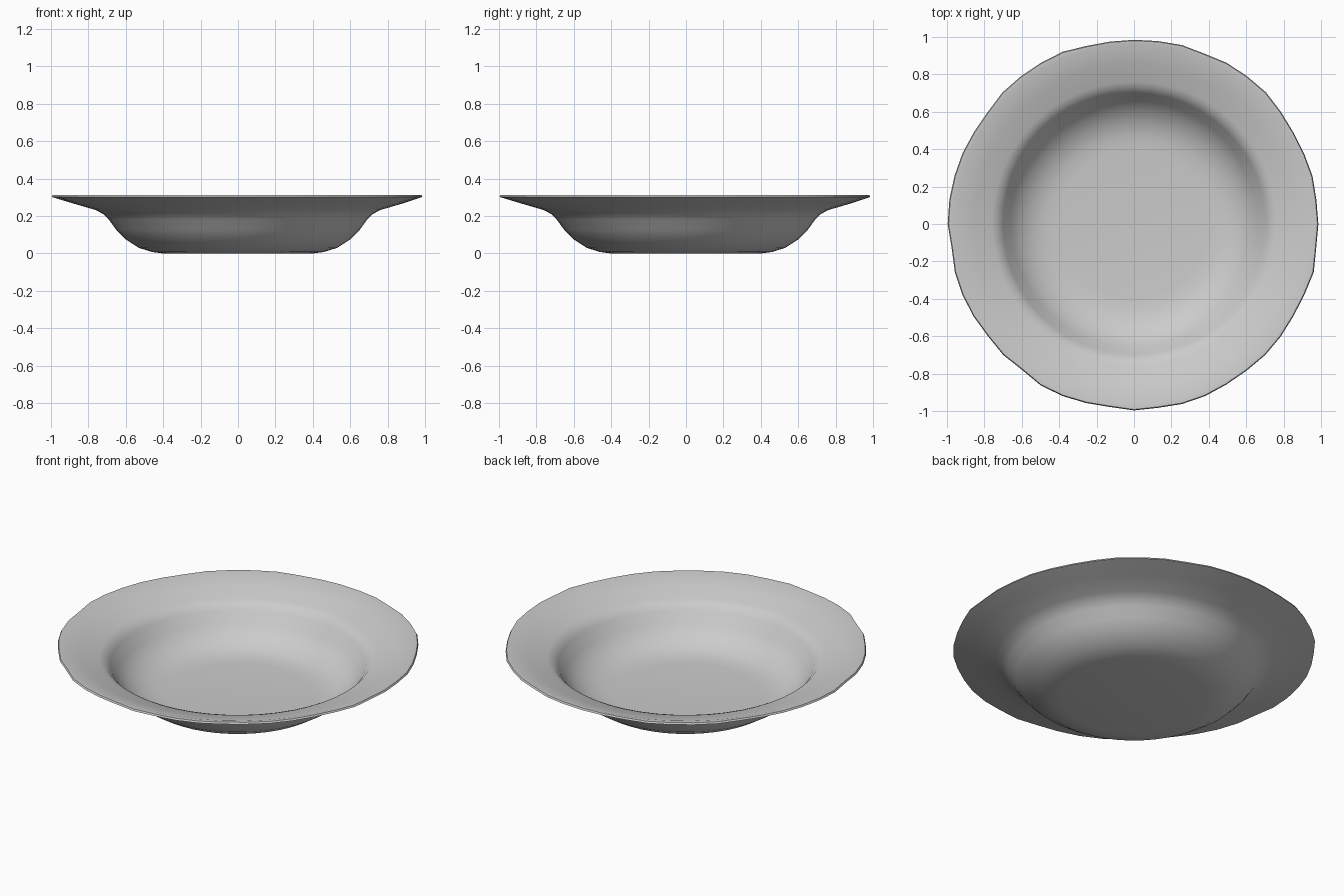
import bpy
import bmesh
import math
import random

if "Cube" in bpy.data.objects:
    bpy.data.objects.remove(bpy.data.objects["Cube"], do_unlink=True)

random.seed(4)
SEGMENTS = 48

# Glazed ceramic colour
glaze = bpy.data.materials.new("pale grey ceramic")
glaze.use_nodes = True
colour = (0.6, 0.6, 0.6, 1)
glaze.diffuse_color = colour
glaze.node_tree.nodes["Principled BSDF"].inputs["Base Color"].default_value = colour

# Cross-section as (radius, height): underside outwards, then over the lip to the centre
underside = [(0.40, 0), (0.46, 0.008), (0.53, 0.03), (0.60, 0.075), (0.65, 0.125),
             (0.69, 0.18), (0.72, 0.21), (0.76, 0.232), (0.88, 0.267), (0.99, 0.302)]
inside = [(0.985, 0.312), (0.965, 0.312), (0.86, 0.281), (0.76, 0.25), (0.73, 0.238),
          (0.70, 0.205), (0.66, 0.14), (0.61, 0.09), (0.54, 0.048), (0.47, 0.031),
          (0.40, 0.025)]
profile = underside + inside

# Slightly uneven hand-made lip
wobble = [random.uniform(-0.008, 0.008) for _ in range(SEGMENTS)]

bm = bmesh.new()
rings = []
for radius, height in profile:
    ring = []
    for i in range(SEGMENTS):
        angle = math.tau * i / SEGMENTS
        r = radius + (wobble[i] if radius > 0.98 else 0)
        ring.append(bm.verts.new((r * math.cos(angle), r * math.sin(angle), height)))
    rings.append(ring)

# Skin the rings and close the flat base and floor
for lower, upper in zip(rings, rings[1:]):
    for i in range(SEGMENTS):
        j = (i + 1) % SEGMENTS
        bm.faces.new((lower[i], lower[j], upper[j], upper[i]))
bm.faces.new(rings[0][::-1])
bm.faces.new(rings[-1])
bmesh.ops.recalc_face_normals(bm, faces=bm.faces)

mesh = bpy.data.meshes.new("soup_plate")
bm.to_mesh(mesh)
bm.free()
mesh.materials.append(glaze)
plate = bpy.data.objects.new("soup_plate", mesh)
bpy.context.collection.objects.link(plate)

# Smooth glaze with crisp lip edges
bpy.ops.object.select_all(action="DESELECT")
plate.select_set(True)
bpy.context.view_layer.objects.active = plate
bpy.ops.object.shade_smooth_by_angle(angle=math.radians(40))
